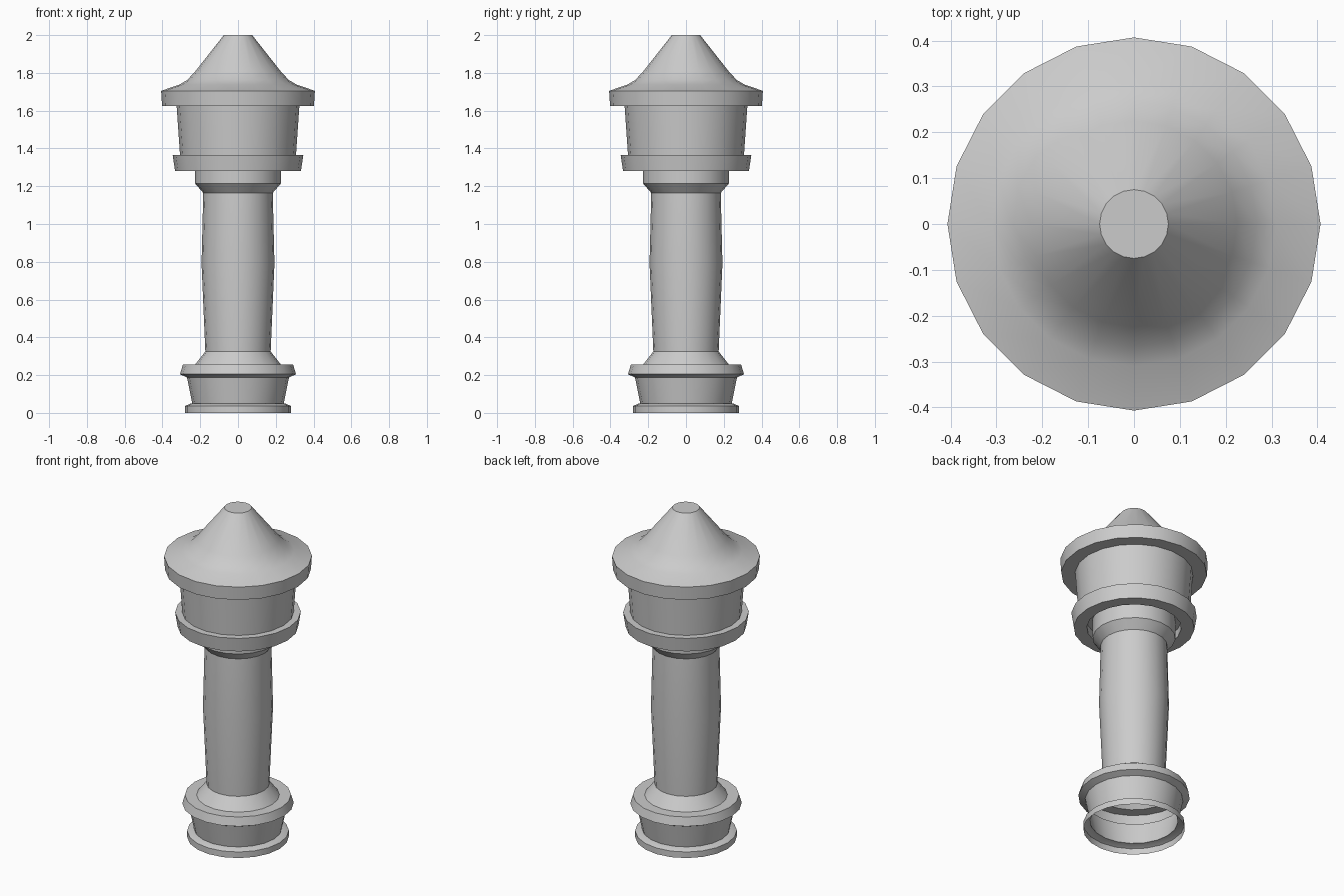
import bpy, bmesh, math

if "Cube" in bpy.data.objects:
    bpy.data.objects.remove(bpy.data.objects["Cube"])

SIDES = 20


def lathe(name, profile, cap_top=False):
    """Turn a (radius, height) profile listed upwards around the z axis."""
    bm = bmesh.new()
    rings = []
    for r, z in profile:
        rings.append([bm.verts.new((r * math.cos(2 * math.pi * i / SIDES),
                                    r * math.sin(2 * math.pi * i / SIDES), z))
                      for i in range(SIDES)])
    for low, high in zip(rings, rings[1:]):
        for i in range(SIDES):
            j = (i + 1) % SIDES
            bm.faces.new((low[i], low[j], high[j], high[i]))
    if cap_top:
        bm.faces.new(rings[-1])
    mesh = bpy.data.meshes.new(name)
    bm.to_mesh(mesh)
    bm.free()
    ob = bpy.data.objects.new(name, mesh)
    bpy.context.collection.objects.link(ob)
    bpy.ops.object.select_all(action='DESELECT')
    ob.select_set(True)
    bpy.context.view_layer.objects.active = ob
    bpy.ops.object.shade_smooth_by_angle(angle=math.radians(25))
    return ob


# Hollow foot, open underneath, with a flared moulding
lathe("base", [(0.28, 0), (0.28, 0.037), (0.25, 0.05), (0.242, 0.05),
               (0.27, 0.187), (0.307, 0.205), (0.292, 0.255),
               (0.228, 0.255), (0.173, 0.325)])

# Gently bulging column
lathe("shaft", [(0.173, 0.325), (0.193, 0.79), (0.184, 1.165)])

# Capital at the top of the column
lathe("capital", [(0.184, 1.165), (0.228, 1.215), (0.228, 1.33)])

# Gallery ring, recessed underneath around the capital
lathe("gallery", [(0.228, 1.33), (0.26, 1.33), (0.26, 1.28), (0.333, 1.28),
                  (0.346, 1.365), (0.307, 1.365)])

# Lantern room widening upwards
lathe("lantern_room", [(0.307, 1.365), (0.325, 1.625)])

# Overhanging roof with a concave slope and a flat tip
lathe("roof", [(0.325, 1.625), (0.402, 1.625), (0.407, 1.705),
               (0.31, 1.738), (0.268, 1.763), (0.225, 1.81), (0.075, 2.0)],
      cap_top=True)
